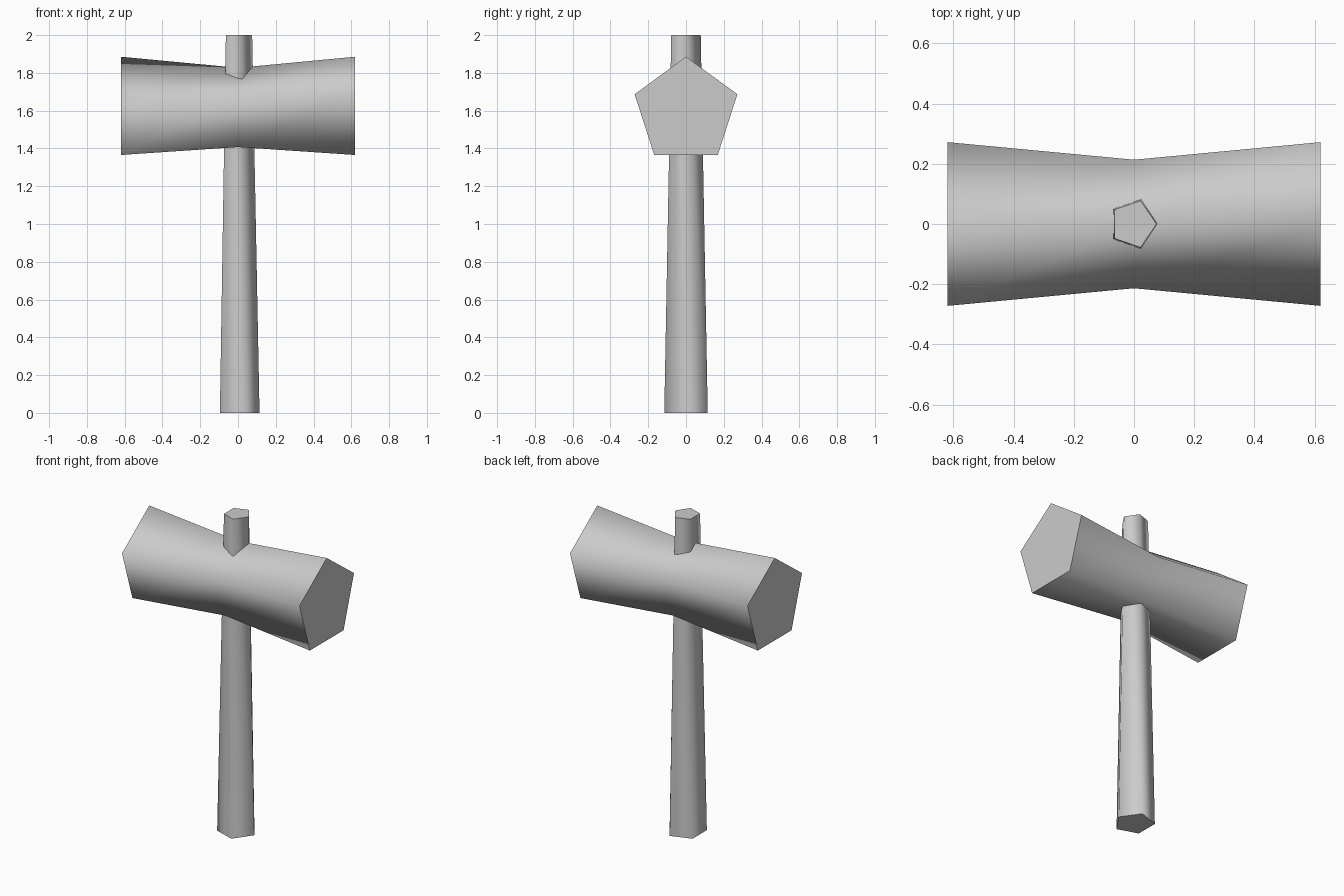
import bpy, bmesh
from math import sin, cos, tau, radians

cube = bpy.data.objects.get("Cube")
if cube:
    bpy.data.objects.remove(cube)

grey = bpy.data.materials.new("plain grey")
grey.use_nodes = True
grey.diffuse_color = (0.6, 0.6, 0.6, 1)
grey.node_tree.nodes["Principled BSDF"].inputs["Base Color"].default_value = grey.diffuse_color

SIDES = 5


def loft(name, rings):
    """Skin a row of five-sided rings, capped at both ends."""
    bm = bmesh.new()
    loops = [[bm.verts.new(p) for p in ring] for ring in rings]
    for a, b in zip(loops, loops[1:]):
        for i in range(SIDES):
            j = (i + 1) % SIDES
            bm.faces.new((a[i], a[j], b[i]))
            bm.faces.new((a[j], b[j], b[i]))
    for cap in (loops[0], loops[-1]):
        bm.faces.new(cap)
    bmesh.ops.recalc_face_normals(bm, faces=bm.faces)
    mesh = bpy.data.meshes.new(name)
    bm.to_mesh(mesh)
    bm.free()
    mesh.materials.append(grey)
    obj = bpy.data.objects.new(name, mesh)
    bpy.context.collection.objects.link(obj)
    # Round shading along the sides, crisp rims at the caps
    bpy.ops.object.select_all(action='DESELECT')
    obj.select_set(True)
    bpy.context.view_layer.objects.active = obj
    bpy.ops.object.shade_smooth_by_angle(angle=radians(80))
    weighted = obj.modifiers.new("area shading", 'WEIGHTED_NORMAL')
    weighted.mode = 'FACE_AREA'
    weighted.keep_sharp = True
    return obj


def head_ring(x, z, ry, rz):
    angles = [tau * i / SIDES for i in range(SIDES)]
    return [(x, -ry * sin(t), z + rz * cos(t)) for t in angles]


def handle_ring(z, rx, ry):
    angles = [tau * i / SIDES for i in range(SIDES)]
    return [(rx * cos(t) - 0.002, ry * sin(t), z) for t in angles]


# Mallet head: wide at both ends, narrow in the middle
loft("mallet_head", [
    head_ring(-0.62, 1.598, 0.286, 0.2875),
    head_ring(0, 1.595, 0.2245, 0.232),
    head_ring(0.62, 1.598, 0.286, 0.2875),
])

# Tapered handle passing through the head
loft("handle", [
    handle_ring(0, 0.116, 0.121),
    handle_ring(2, 0.077, 0.082),
])
